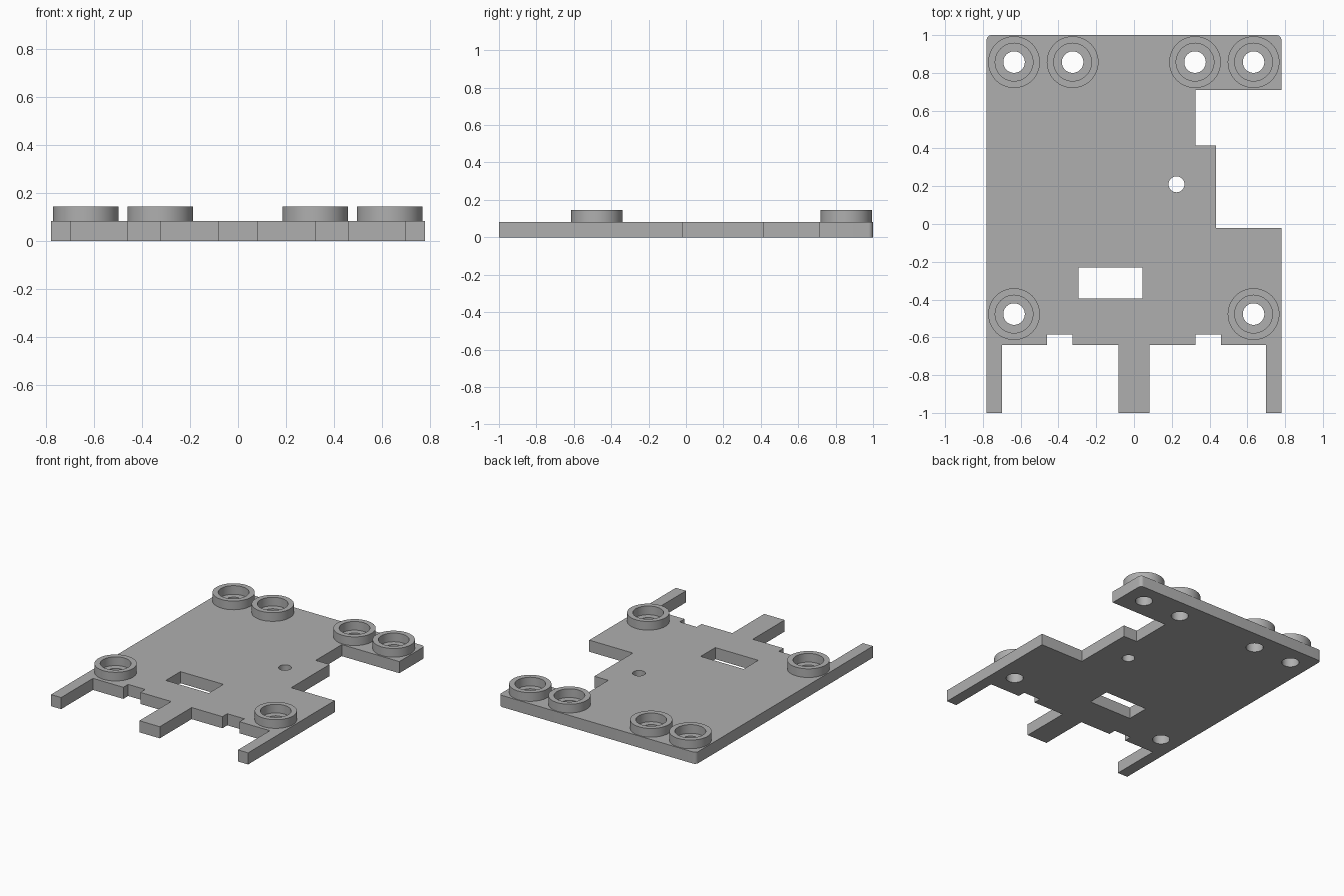
import bpy, bmesh
from math import sin, cos, pi

cube = bpy.data.objects.get("Cube")
if cube:
    bpy.data.objects.remove(cube, do_unlink=True)

PLATE_H, BOSS_H = 0.083, 0.145

grey = bpy.data.materials.new("plain grey")
grey.use_nodes = True
grey.diffuse_color = (0.43, 0.43, 0.43, 1)
grey.node_tree.nodes["Principled BSDF"].inputs["Base Color"].default_value = grey.diffuse_color


def arc(x, y, r, start=0.0, sweep=2 * pi, n=48):
    """Points along an arc; a full circle does not repeat its first point."""
    steps = n if sweep >= 2 * pi else n - 1
    return [(x + r * cos(start + sweep * i / steps),
             y + r * sin(start + sweep * i / steps)) for i in range(n)]


def flat_part(name, loops, z0, z1):
    """Solid from a filled outline, with any further loops cut as holes."""
    curve = bpy.data.curves.new(name, "CURVE")
    curve.dimensions = "2D"
    curve.fill_mode = "BOTH"
    curve.extrude = (z1 - z0) / 2
    for loop in loops:
        spline = curve.splines.new("POLY")
        spline.points.add(len(loop) - 1)
        for p, (x, y) in zip(spline.points, loop):
            p.co = (x, y, 0, 1)
        spline.use_cyclic_u = True
    source = bpy.data.objects.new(name + "_outline", curve)
    bpy.context.collection.objects.link(source)
    bpy.context.view_layer.update()
    graph = bpy.context.evaluated_depsgraph_get()
    mesh = bpy.data.meshes.new_from_object(source.evaluated_get(graph))
    bpy.data.objects.remove(source, do_unlink=True)
    bpy.data.curves.remove(curve)

    # Weld caps to walls and lift to height
    bm = bmesh.new()
    bm.from_mesh(mesh)
    bmesh.ops.remove_doubles(bm, verts=bm.verts, dist=1e-5)
    bmesh.ops.translate(bm, verts=bm.verts, vec=(0, 0, (z0 + z1) / 2))
    bmesh.ops.recalc_face_normals(bm, faces=bm.faces)
    bm.to_mesh(mesh)
    bm.free()
    mesh.name = name
    mesh.materials.clear()
    mesh.materials.append(grey)
    obj = bpy.data.objects.new(name, mesh)
    bpy.context.collection.objects.link(obj)
    bpy.ops.object.select_all(action="DESELECT")
    obj.select_set(True)
    bpy.context.view_layer.objects.active = obj
    bpy.ops.object.shade_smooth_by_angle(angle=pi / 6)
    return obj


# Front edge: outer prongs, centre tongue and two shallow notches
front = [(-0.78, -1), (-0.70, -1), (-0.70, -0.64), (-0.46, -0.64),
         (-0.46, -0.585), (-0.325, -0.585), (-0.325, -0.64), (-0.081, -0.64), (-0.081, -1)]
front += [(-x, y) for x, y in reversed(front)]

# Stepped cut-out on the left side
side = [(0.78, -0.02), (0.435, -0.02), (0.435, 0.415),
        (0.325, 0.415), (0.325, 0.71), (0.78, 0.71)]

# Rounded back corners
r = 0.025
back = arc(0.78 - r, 1 - r, r, 0, pi / 2, 7) + arc(-0.78 + r, 1 - r, r, pi / 2, pi / 2, 7)

# Base plate with slot, small hole and screw holes
slot = [(-0.295, -0.395), (0.045, -0.395), (0.045, -0.23), (-0.295, -0.23)]
bosses = {
    "back_right_outer": (-0.635, 0.857), "back_right_inner": (-0.325, 0.857),
    "back_left_inner": (0.323, 0.857), "back_left_outer": (0.633, 0.857),
    "front_right": (-0.635, -0.477), "front_left": (0.633, -0.477),
}
holes = [arc(x, y, 0.057) for x, y in bosses.values()]
flat_part("base_plate", [front + side + back, slot, arc(0.225, 0.21, 0.042)] + holes, 0, PLATE_H)

# Raised collars around the screw holes
for place, (x, y) in bosses.items():
    flat_part("collar_" + place, [arc(x, y, 0.137), arc(x, y, 0.1)], PLATE_H, BOSS_H)
